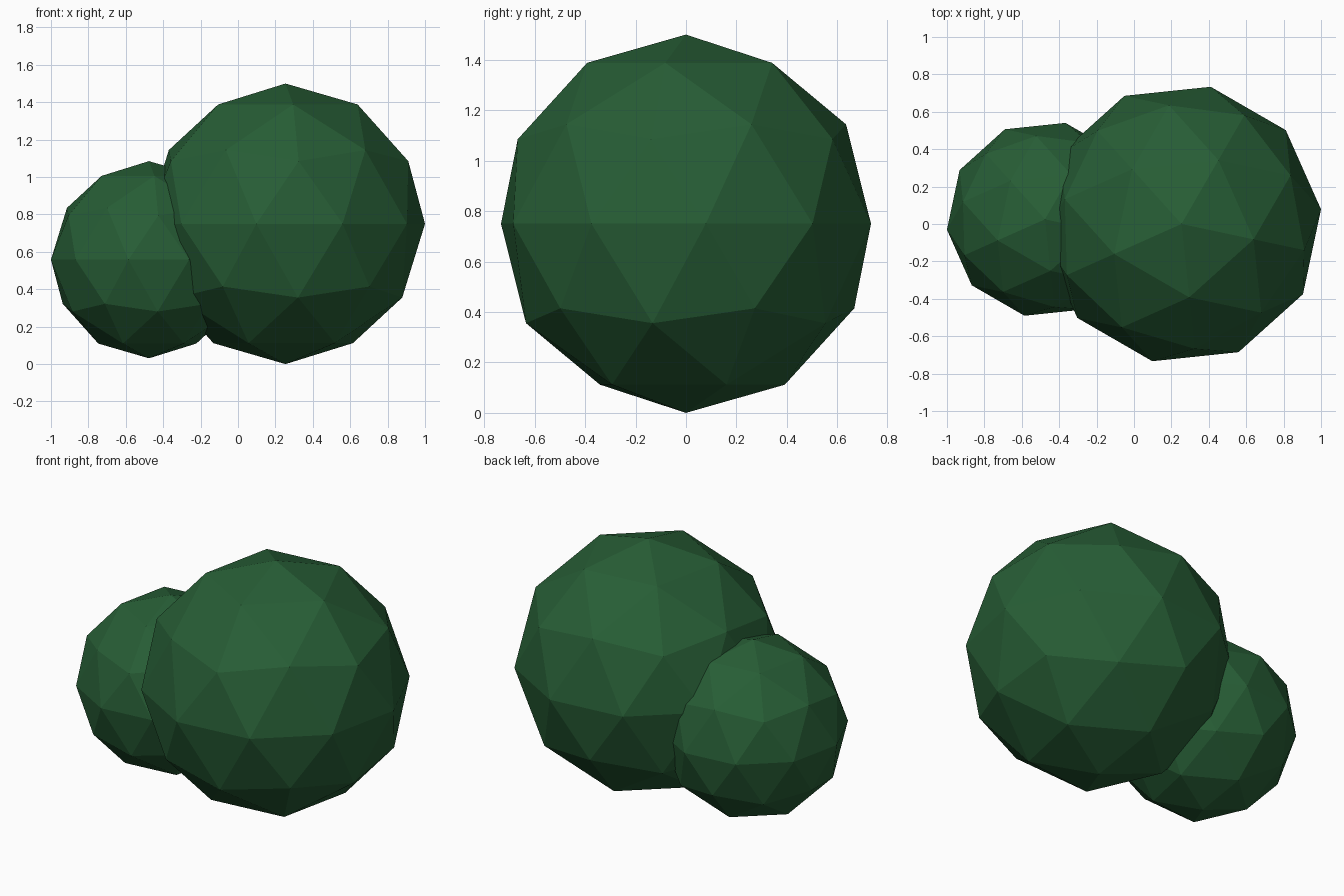
import bpy
from math import radians

if "Cube" in bpy.data.objects:
    bpy.data.objects.remove(bpy.data.objects["Cube"])

# Dark green foliage
leaf = bpy.data.materials.new("leaf_green")
leaf.diffuse_color = (0.02, 0.11, 0.036, 1)
leaf.use_nodes = True
leaf.node_tree.nodes["Principled BSDF"].inputs["Base Color"].default_value = leaf.diffuse_color


def clump(name, radius, centre):
    """Flat-faced ball of foliage."""
    bpy.ops.mesh.primitive_ico_sphere_add(
        subdivisions=2, radius=radius, location=centre,
        rotation=(0, 0, radians(-12)))
    ob = bpy.context.object
    ob.name = name
    ob.data.materials.append(leaf)
    return ob


# Large bush on the right, small one overlapping on the left
clump("large_bush", 0.75, (0.254, 0, 0.75))
clump("small_bush", 0.527, (-0.476, 0.025, 0.558))
